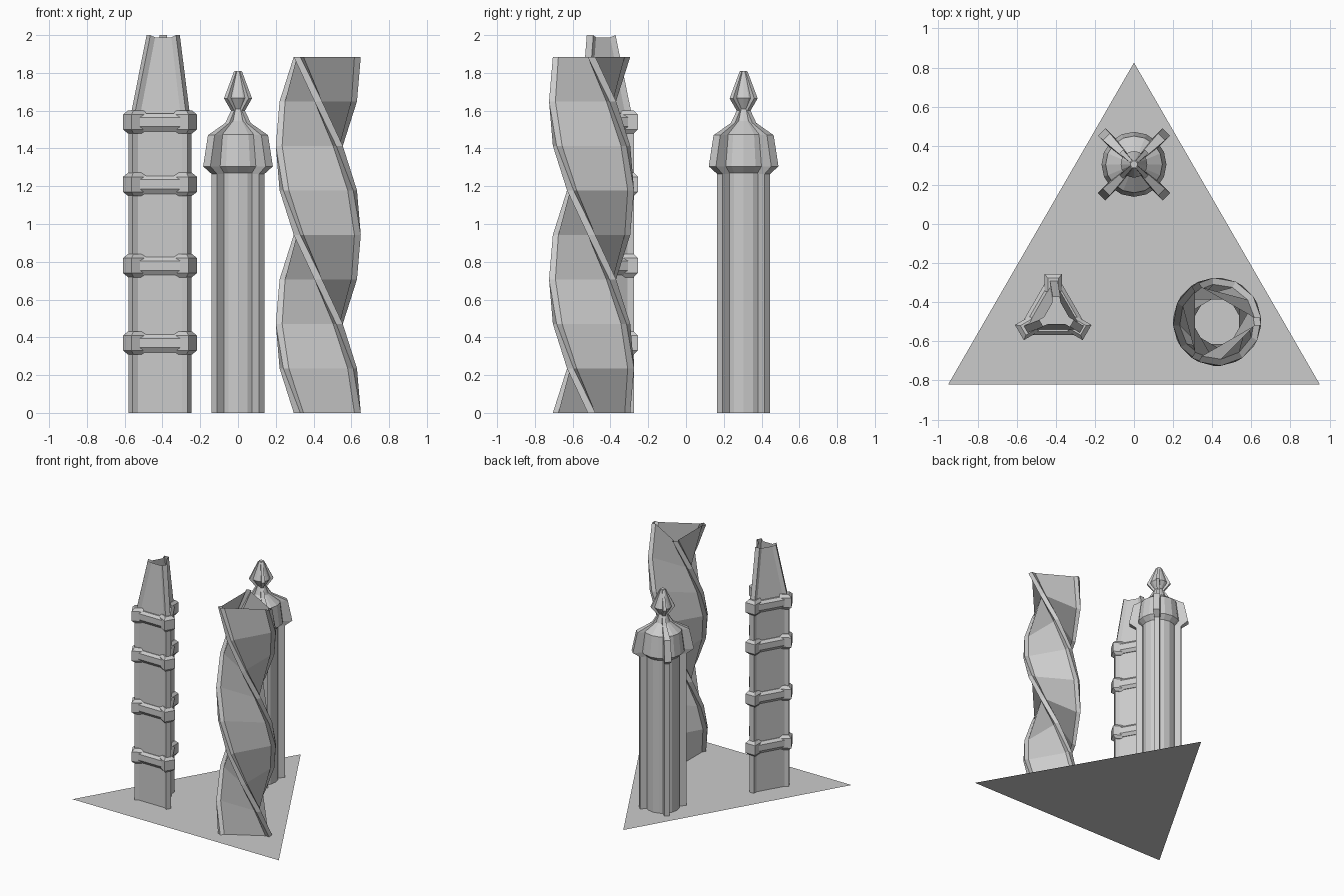
import bpy, bmesh
from math import sin, cos, pi, radians, sqrt

if "Cube" in bpy.data.objects:
    bpy.data.objects.remove(bpy.data.objects["Cube"])


def make_object(name, lofts, capped=False):
    """One mesh from one or more stacks of rings (each ring runs counter-clockwise)."""
    bm = bmesh.new()
    for rings in lofts:
        rows = [[bm.verts.new(p) for p in ring] for ring in rings]
        n = len(rows[0])
        for a, b in zip(rows, rows[1:]):
            for i in range(n):
                j = (i + 1) % n
                bm.faces.new((a[i], a[j], b[j], b[i]))
        if capped:
            bm.faces.new(rows[0][::-1])
            bm.faces.new(rows[-1])
    mesh = bpy.data.meshes.new(name)
    bm.to_mesh(mesh)
    bm.free()
    obj = bpy.data.objects.new(name, mesh)
    bpy.context.collection.objects.link(obj)
    return obj


def polar(c, a, s, t, z):
    """Point s along direction a and t sideways from centre c."""
    return (c[0] + s * cos(a) - t * sin(a), c[1] + s * sin(a) + t * cos(a), z)


def tri_section(c, z, r, hw, d, turn=90, drop=0):
    """Triangle with a square rib on each corner: rib reach r, half width hw, panel inradius d."""
    s = 2 * d - sqrt(3) * hw
    ring = []
    for k in range(3):
        a = radians(turn + 120 * k)
        ring += [polar(c, a, s, -hw, z - drop), polar(c, a, r, -hw, z),
                 polar(c, a, r, hw, z), polar(c, a, s, hw, z - drop)]
    return ring


def box_ring(c, a, z, r0, r1, hw):
    return [polar(c, a, r0, -hw, z), polar(c, a, r1, -hw, z),
            polar(c, a, r1, hw, z), polar(c, a, r0, hw, z)]


# Ground plate
make_object("ground_plate", [])
plate = bpy.data.objects["ground_plate"].data
plate.from_pydata([(-0.95, -0.82, 0), (0.95, -0.82, 0), (0, 0.825, 0)], [], [(0, 1, 2)])

# Banded tower: ribbed triangular shaft with tapered open top
A = (-0.413, -0.455)
make_object("banded_tower_shaft", [[
    tri_section(A, 0, 0.18, 0.02, 0.09),
    tri_section(A, 1.52, 0.18, 0.02, 0.09),
    tri_section((-0.396, -0.463), 2.0, 0.09, 0.02, 0.048, drop=0.012)]])

# Bands: chamfered corner clamps joined by bars
clamps, bars = [], []
for zc in (0.37, 0.78, 1.21, 1.54):
    bars.append([tri_section(A, zc + dz, 0.18, 0.03, d)
                 for dz, d in ((-0.05, 0.095), (-0.025, 0.113), (0.025, 0.113), (0.045, 0.095))])
    for k in range(3):
        a = radians(90 + 120 * k)
        clamps.append([box_ring(A, a, zc + dz, 0.11, r, hw)
                       for dz, r, hw in ((-0.062, 0.178, 0.028), (-0.04, 0.2, 0.045),
                                         (0.04, 0.2, 0.045), (0.062, 0.178, 0.028))])
make_object("band_bars", bars, True)
make_object("band_clamps", clamps, True)

# Domed tower: lathed shaft, cap and spire
B = (0, 0.305)
body = [(0.13, 0), (0.13, 1.27), (0.166, 1.305), (0.145, 1.475), (0.055, 1.545),
        (0.032, 1.61), (0.068, 1.667), (0.018, 1.81)]
make_object("domed_tower_body", [[[polar(B, 2 * pi * i / 16, r, 0, z) for i in range(16)]
                                  for r, z in body]], True)

# Four diagonal fins following the tower outline
fin = [(0.178, 0, 0.02), (0.178, 1.265, 0.02), (0.234, 1.305, 0.027), (0.2, 1.47, 0.025),
       (0.08, 1.535, 0.015), (0.04, 1.6, 0.012), (0.092, 1.665, 0.013), (0.022, 1.807, 0.008)]
make_object("domed_tower_fins", [[box_ring(B, radians(45 + 90 * k), z, 0, r, w)
                                  for r, z, w in fin] for k in range(4)], True)

# Twisted tower: ribbed triangular tube turning 30 degrees per storey
C = (0.425, -0.5)
make_object("twisted_tower", [[tri_section(C, 1.885 * i / 8, 0.225, 0.02, 0.113, -30 * i)
                               for i in range(9)]])
